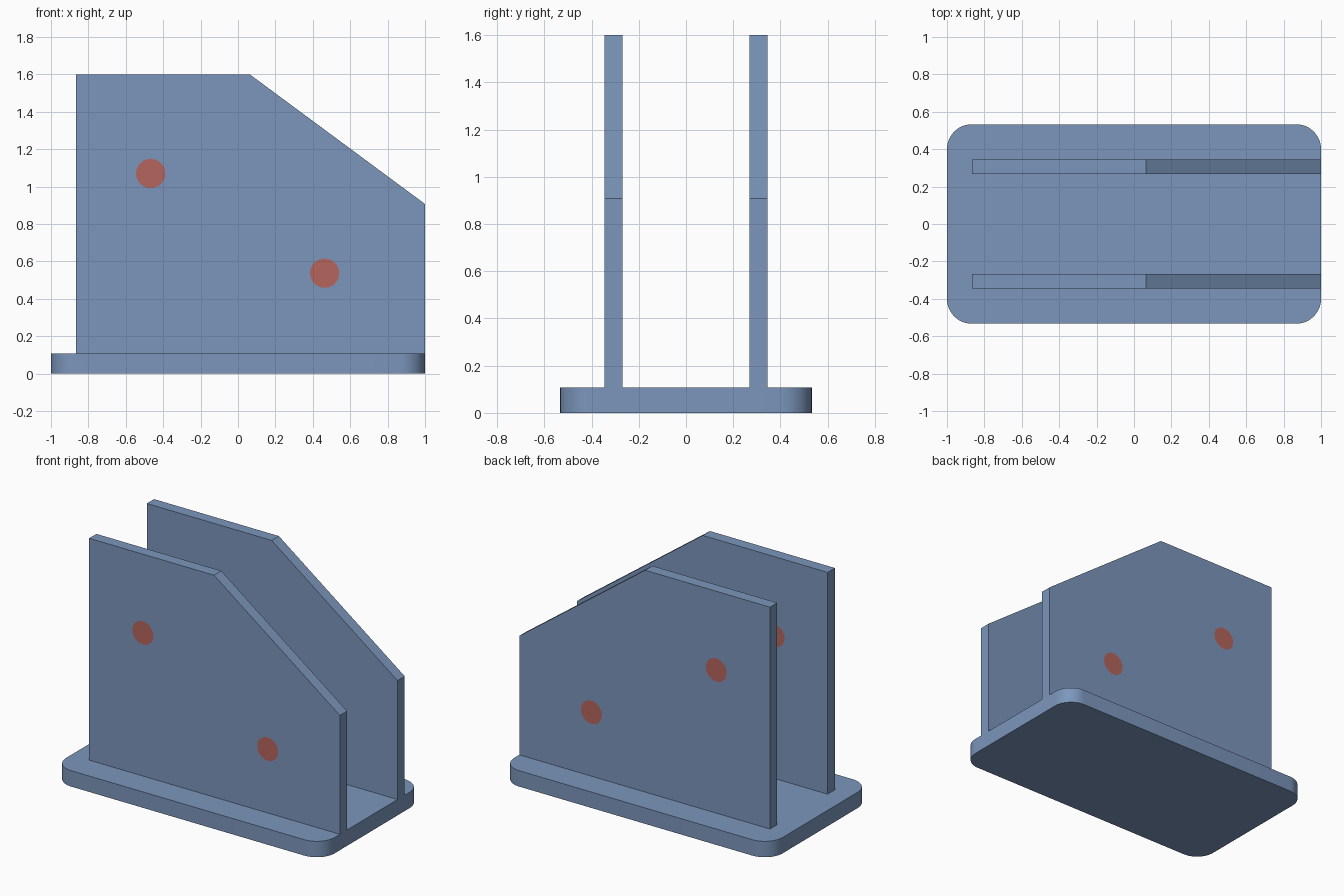
import bpy, bmesh, math

if "Cube" in bpy.data.objects:
    bpy.data.objects.remove(bpy.data.objects["Cube"])

BASE_TOP = 0.107


def material(name, rgb):
    m = bpy.data.materials.new(name)
    m.diffuse_color = (*rgb, 1.0)
    m.use_nodes = True
    m.node_tree.nodes["Principled BSDF"].inputs["Base Color"].default_value = m.diffuse_color
    return m


BLUE = material("steel_blue", (0.20, 0.305, 0.50))
RED = material("dull_red", (0.46, 0.13, 0.11))


def finish(bm, name, mats):
    bmesh.ops.recalc_face_normals(bm, faces=bm.faces[:])
    mesh = bpy.data.meshes.new(name)
    bm.to_mesh(mesh)
    bm.free()
    for m in mats:
        mesh.materials.append(m)
    ob = bpy.data.objects.new(name, mesh)
    bpy.context.collection.objects.link(ob)
    return ob


def ring(bm, points):
    verts = [bm.verts.new(p) for p in points]
    edges = [bm.edges.new((v, verts[(i + 1) % len(verts)])) for i, v in enumerate(verts)]
    return verts, edges


# Base slab with rounded corners
def build_base(hx=1.0, hy=0.533, r=0.133, steps=12):
    bm = bmesh.new()
    pts = []
    for k, (sx, sy) in enumerate([(1, 1), (-1, 1), (-1, -1), (1, -1)]):
        for i in range(steps + 1):
            a = math.pi / 2 * (k + i / steps)
            pts.append((sx * (hx - r) + r * math.cos(a), sy * (hy - r) + r * math.sin(a), 0))
    face = bm.faces.new([bm.verts.new(p) for p in pts])
    ext = bmesh.ops.extrude_face_region(bm, geom=[face])
    for v in ext["geom"]:
        if isinstance(v, bmesh.types.BMVert):
            v.co.z = BASE_TOP
    ob = finish(bm, "base", [BLUE])
    for p in ob.data.polygons:
        p.use_smooth = abs(p.normal.z) < 0.5
    for e in ob.data.edges:
        a, b = (ob.data.vertices[i].co.z for i in e.vertices)
        e.use_edge_sharp = abs(a - b) < 1e-5


# Upright side plate with flush red discs on both faces
OUTLINE = [(-0.867, BASE_TOP), (1.0, BASE_TOP), (1.0, 0.907), (0.063, 1.6), (-0.867, 1.6)]
DISCS = [(-0.467, 1.07), (0.463, 0.537)]


def build_plate(name, y0, y1, r=0.078, n=48):
    bm = bmesh.new()
    rims = []
    for y in (y0, y1):
        rim, edges = ring(bm, [(x, y, z) for x, z in OUTLINE])
        rims.append(rim)
        circles = []
        for cx, cz in DISCS:
            c, e = ring(bm, [(cx + r * math.cos(2 * math.pi * i / n), y,
                              cz + r * math.sin(2 * math.pi * i / n)) for i in range(n)])
            circles.append(c)
            edges += e
        bmesh.ops.triangle_fill(bm, edges=edges, use_beauty=True, normal=(0, 1, 0))
        for c in circles:
            bm.faces.new(c).material_index = 1
    a, b = rims
    for i in range(len(a)):
        j = (i + 1) % len(a)
        bm.faces.new((a[i], a[j], b[j], b[i]))
    finish(bm, name, [BLUE, RED])


build_base()
build_plate("front_plate", -0.345, -0.268)
build_plate("back_plate", 0.268, 0.345)
